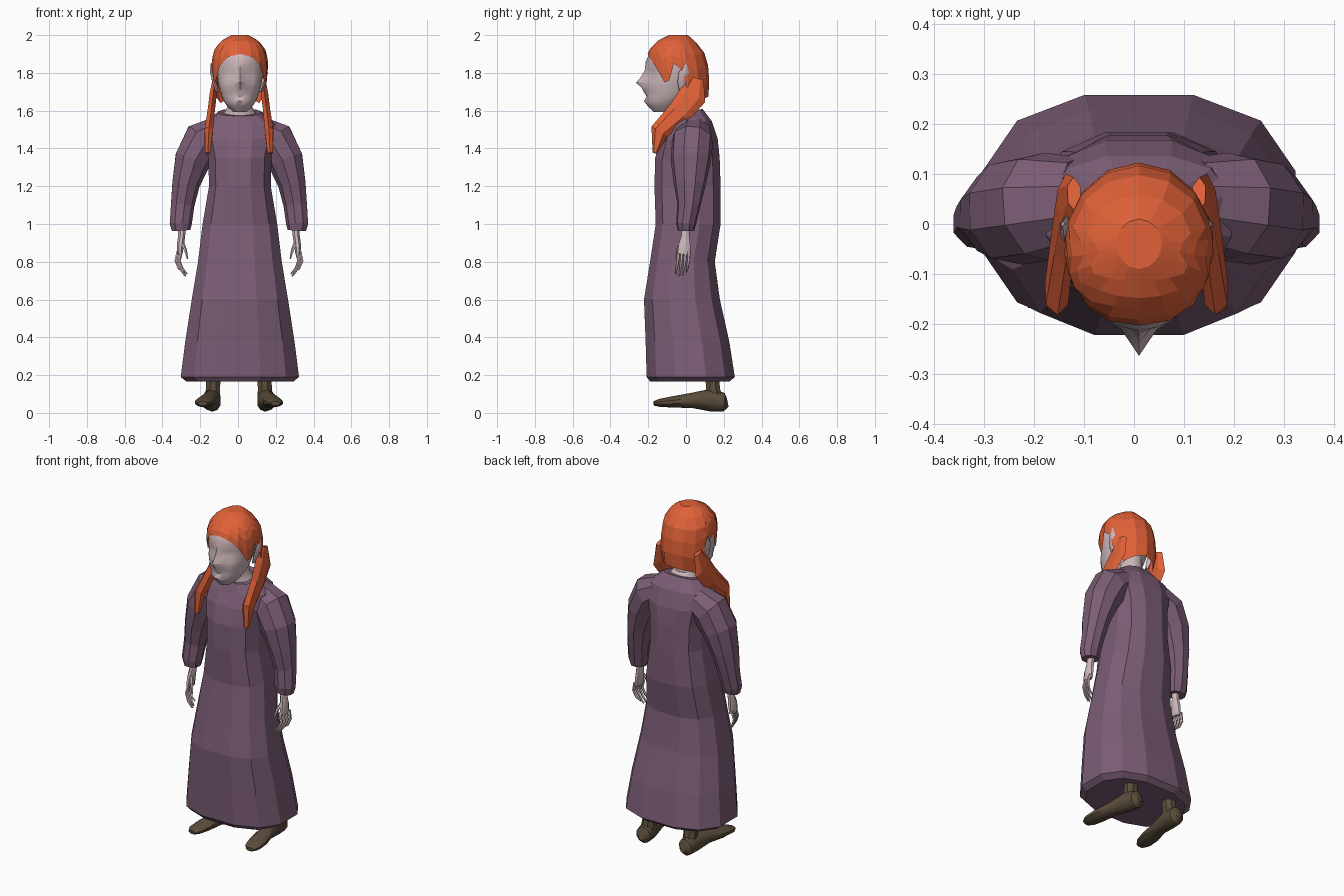
import bpy, math
from mathutils import Vector

if "Cube" in bpy.data.objects:
    bpy.data.objects.remove(bpy.data.objects["Cube"])


def material(name, rgb):
    m = bpy.data.materials.new(name)
    m.diffuse_color = (*rgb, 1)
    m.use_nodes = True
    m.node_tree.nodes["Principled BSDF"].inputs["Base Color"].default_value = m.diffuse_color
    return m


PURPLE = material("dress purple", (0.2, 0.11, 0.18))
ORANGE = material("hair orange", (0.75, 0.12, 0.04))
SKIN = material("pale skin", (0.62, 0.48, 0.5))
BROWN = material("shoe brown", (0.105, 0.075, 0.045))
CX = 0.01


def loft(name, rings, mat, smooth=False, cap_start=True, cap_end=True):
    """Skin a list of equal-length closed rings."""
    n = len(rings[0])
    verts = [p for r in rings for p in r]
    faces = []
    for j in range(len(rings) - 1):
        for i in range(n):
            k = (i + 1) % n
            faces.append((j * n + i, j * n + k, (j + 1) * n + k, (j + 1) * n + i))
    if cap_start:
        faces.append(tuple(range(n))[::-1])
    if cap_end:
        faces.append(tuple(range(len(verts) - n, len(verts))))
    me = bpy.data.meshes.new(name)
    me.from_pydata(verts, [], faces)
    me.materials.append(mat)
    ob = bpy.data.objects.new(name, me)
    bpy.context.collection.objects.link(ob)
    # consistent outward normals
    bpy.context.view_layer.objects.active = ob
    ob.select_set(True)
    bpy.ops.object.mode_set(mode='EDIT')
    bpy.ops.mesh.select_all(action='SELECT')
    bpy.ops.mesh.normals_make_consistent(inside=False)
    bpy.ops.object.mode_set(mode='OBJECT')
    if smooth:
        bpy.ops.object.shade_smooth_by_angle(angle=math.radians(40))
    ob.select_set(False)
    return ob


def oval(z, hw, yf, yb, n, power=1.0, tilt=0.0, phase=0.0):
    """Level ring from half width and front/back depth; angle 0 faces front."""
    pts = []
    for i in range(n):
        a = 2 * math.pi * (i + phase) / n
        s, c = math.sin(a), math.cos(a)
        x = math.copysign(abs(s) ** power, s) * hw
        y = (yf + yb) / 2 - math.copysign(abs(c) ** power, c) * (yb - yf) / 2
        pts.append(Vector((CX + x, y, z + tilt * y)))
    return pts


def tube(name, path, n, mat, side=1, ref=(0, 1, 0), smooth=False):
    """Skin a path of (x, y, z, radius across, radius along ref)."""
    P = [Vector((p[0], p[1], p[2])) for p in path]
    rings = []
    for i, p in enumerate(path):
        t = (P[min(i + 1, len(P) - 1)] - P[max(i - 1, 0)]).normalized()
        u = Vector(ref)
        u = (u - t * u.dot(t)).normalized()
        v = t.cross(u)
        ring = []
        for k in range(n):
            a = 2 * math.pi * (k + 0.5) / n
            q = P[i] + v * (p[3] * math.cos(a)) + u * (p[4] * math.sin(a))
            ring.append((CX / 2 + side * q.x, q.y, q.z))
        rings.append(ring)
    return loft(name, rings, mat, smooth)


# dress: hem, skirt, waist, chest, neckline (z, half width, front, back, tilt)
dress = [(0.165, .29, -.195, .235, 0), (0.19, .322, -.215, .265, 0),
         (0.38, .297, -.22, .235, 0), (0.6, .262, -.228, .185, 0),
         (0.8, .228, -.195, .157, 0), (1.0, .203, -.165, .188, 0),
         (1.2, .168, -.172, .188, 0), (1.35, .172, -.168, .183, 0),
         (1.45, .195, -.14, .172, 0), (1.53, .19, -.105, .14, .1),
         (1.59, .115, -.08, .09, .22)]
loft("dress", [oval(z, w, f, b, 12, .8, t, .5) for z, w, f, b, t in dress], PURPLE)

# neck
loft("neck", [oval(z, w, f, b, 12, 1, t) for z, w, f, b, t in
              [(1.54, .105, -.085, .07, .15), (1.59, .085, -.07, .065, .2),
               (1.62, .065, -.085, .05, 0), (1.72, .065, -.09, .05, 0)]], SKIN, True)

# head: chin to crown, with nose push on the front vertex
head = [(1.592, .035, -.17, -.07, 0), (1.622, .066, -.2, -.03, 0),
        (1.65, .085, -.218, 0, .004), (1.675, .096, -.212, .03, -.004),
        (1.695, .102, -.215, .04, .006), (1.72, .11, -.217, .05, .018),
        (1.748, .116, -.218, .065, .046), (1.78, .12, -.212, .075, .026),
        (1.815, .124, -.21, .08, .008), (1.86, .126, -.213, .08, 0),
        (1.92, .115, -.188, .06, 0), (1.965, .07, -.13, .02, 0)]
rings = []
for z, w, f, b, nose in head:
    r = oval(z, w, f, b, 20)
    r[0].y -= nose
    if 1.77 < z < 1.82:              # eye sockets
        for i in (1, 2, 18, 19):
            r[i].y += .012
    rings.append(r)
loft("head", rings, SKIN, True)

# hair cap: columns run from the crown to a hairline that varies by angle
LEVELS = [(1.6, .125, -.18, .07), (1.68, .143, -.19, .122), (1.76, .148, -.2, .123),
          (1.86, .15, -.216, .115), (1.92, .138, -.197, .092),
          (1.97, .1, -.15, .045), (2.0, .045, -.09, .01)]
HAIRLINE = [(0, 1.9), (25, 1.885), (45, 1.84), (62, 1.75), (72, 1.76), (85, 1.85),
            (98, 1.82), (108, 1.69), (130, 1.64), (155, 1.665), (180, 1.675)]


def interp(table, x):
    for a, b in zip(table, table[1:]):
        if x <= b[0]:
            t = (x - a[0]) / (b[0] - a[0])
            return [p + (q - p) * t for p, q in zip(a, b)][1:]
    return list(table[-1][1:])


angles = [a for a, _ in HAIRLINE] + [360 - a for a, _ in HAIRLINE[-2:0:-1]]
rings = []
for j in range(7):
    ring = []
    for a in angles:
        low = interp(HAIRLINE, min(a, 360 - a))[0]
        z = low + (2.0 - low) * math.sin(j / 6 * math.pi / 2)
        w, f, b = interp(LEVELS, z)
        s, c = math.sin(math.radians(a)), math.cos(math.radians(a))
        ring.append((CX + w * s, (f + b) / 2 - c * (b - f) / 2, z))
    rings.append(ring)
loft("hair_cap", rings, ORANGE, cap_start=False)

for s, tag in ((1, "left"), (-1, "right")):
    # hair strands sweeping forward over the shoulders
    tube("hair_strand_" + tag,
         [(.125, .06, 1.77, .015, .035), (.137, .035, 1.68, .022, .075),
          (.148, -.035, 1.59, .022, .065), (.16, -.14, 1.49, .026, .05),
          (.165, -.165, 1.375, .016, .012)], 6, ORANGE, s)
    # ears
    tube("ear_" + tag, [(.115, -.025, 1.7, .008, .01), (.13, -.02, 1.75, .012, .025),
                        (.142, -.01, 1.8, .012, .028), (.148, .0, 1.85, .003, .004)],
         6, SKIN, s, smooth=True)
    # sleeves
    tube("sleeve_" + tag,
         [(.11, .045, 1.49, .085, .09), (.19, .035, 1.445, .11, .11),
          (.248, .025, 1.34, .098, .108), (.283, .02, 1.21, .075, .085),
          (.3, .015, 1.1, .064, .062), (.31, 0, 1.0, .06, .053),
          (.308, 0, .965, .05, .044)], 9, PURPLE, s)
    # hands
    tube("palm_" + tag, [(.3, 0, 1.0, .024, .024), (.303, -.003, .94, .02, .022),
                         (.31, -.008, .89, .02, .034), (.313, -.012, .84, .014, .036)],
         8, SKIN, s, smooth=True)
    for i in range(4):
        y = -.04 + .019 * i
        dz = (.0, -.012, -.008, .012)[i]
        x = .318 + .006 * (i - 1.5)
        tube(f"finger_{i + 1}_{tag}",
             [(x - .004, y, .855, .009, .009), (x + .008, y - .004, .805, .008, .008),
              (x - .008, y - .01, .765, .007, .007),
              (x - .034, y - .014, .735 + dz, .004, .004)], 5, SKIN, s, smooth=True)
    tube("thumb_" + tag, [(.303, -.02, .905, .011, .011), (.285, -.043, .865, .009, .009),
                          (.272, -.052, .815, .004, .004)], 5, SKIN, s, smooth=True)
    # shoes and ankles
    tube("shoe_" + tag,
         [(.138, .218, .06, .02, .03), (.14, .2, .056, .045, .05),
          (.145, .13, .068, .05, .06), (.162, .03, .066, .043, .04),
          (.18, -.07, .058, .052, .03), (.19, -.14, .053, .045, .021),
          (.193, -.17, .05, .025, .012)], 10, BROWN, s, (0, 0, 1), True)
    tube("ankle_" + tag, [(.14, .15, .07, .045, .05), (.137, .142, .13, .04, .04),
                          (.133, .14, .25, .042, .04)], 8, BROWN, s, smooth=True)
